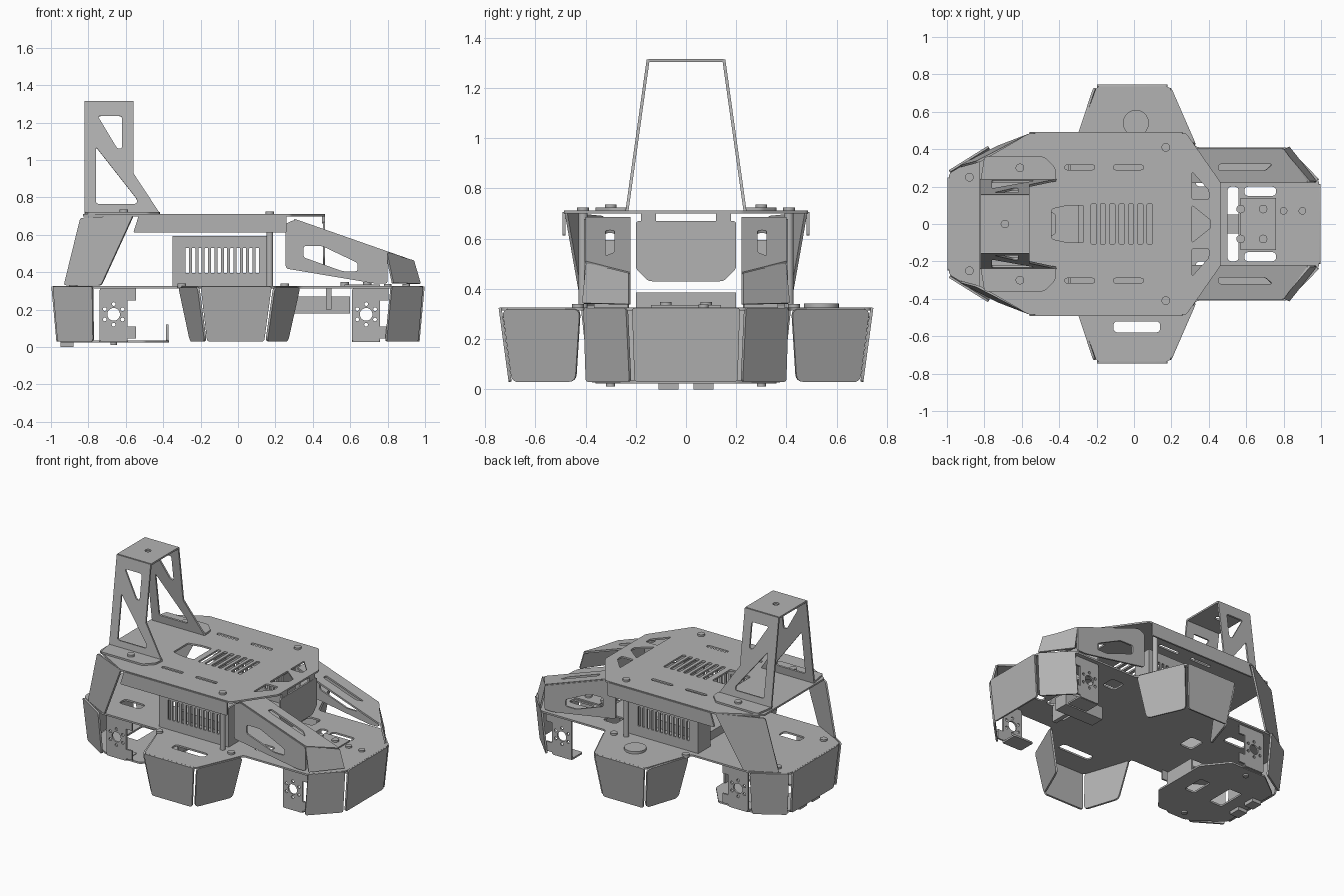
import bpy, bmesh, math
from mathutils import Vector, Matrix
from mathutils.geometry import normal

if "Cube" in bpy.data.objects:
    bpy.data.objects.remove(bpy.data.objects["Cube"])

steel = bpy.data.materials.new("steel_grey")
steel.use_nodes = True
steel.diffuse_color = (0.45, 0.45, 0.45, 1)
steel.node_tree.nodes["Principled BSDF"].inputs["Base Color"].default_value = (0.45, 0.45, 0.45, 1)

THICK = 0.012
BASE, DECK, LOW = 0.32, 0.705, 0.03


def add(name, mesh):
    mesh.materials.clear()
    mesh.materials.append(steel)
    mesh.shade_smooth()
    mesh.set_sharp_from_angle(angle=math.radians(35))
    ob = bpy.data.objects.new(name, mesh)
    bpy.context.collection.objects.link(ob)
    return ob


def fillet(pts, r):
    """Round every corner of a 2D outline."""
    if r <= 0:
        return pts
    out = []
    for i, p in enumerate(pts):
        a, b = pts[i - 1] - p, pts[(i + 1) % len(pts)] - p
        a = p + a.normalized() * min(r, a.length * 0.45)
        b = p + b.normalized() * min(r, b.length * 0.45)
        for k in range(5):
            t = k / 4
            out.append(a * (1 - t) ** 2 + p * 2 * t * (1 - t) + b * t * t)
    return out


def plate(name, outline, holes=(), r=0.015, hole_r=0.015):
    """Sheet metal panel through 3D outline points, with cut holes."""
    pts = [Vector(p) for p in outline]
    o = sum(pts, Vector()) / len(pts)
    n = normal(pts)
    u = (pts[1] - pts[0]).normalized()
    v = n.cross(u).normalized()
    u = v.cross(n)
    cu = bpy.data.curves.new(name, 'CURVE')
    cu.dimensions, cu.fill_mode, cu.extrude = '2D', 'BOTH', THICK / 2
    for ring, rad in [(outline, r)] + [(h, hole_r if len(h) < 12 else 0) for h in holes]:
        flat2 = [Vector(((Vector(p) - o).dot(u), (Vector(p) - o).dot(v))) for p in ring]
        ps = fillet(flat2, rad)
        sp = cu.splines.new('POLY')
        sp.points.add(len(ps) - 1)
        for q, p in zip(sp.points, ps):
            q.co = (p.x, p.y, 0, 1)
        sp.use_cyclic_u = True
    tmp = bpy.data.objects.new(name, cu)
    bpy.context.collection.objects.link(tmp)
    bpy.context.view_layer.update()
    mesh = bpy.data.meshes.new_from_object(tmp.evaluated_get(bpy.context.evaluated_depsgraph_get()))
    bpy.data.objects.remove(tmp)
    m = Matrix((u, v, n)).transposed().to_4x4()
    m.translation = o
    mesh.transform(m)
    return add(name, mesh)


def solid(name, lo, hi):
    bm = bmesh.new()
    bmesh.ops.create_cube(bm, size=1)
    for v in bm.verts:
        v.co = [lo[i] + (v.co[i] + 0.5) * (hi[i] - lo[i]) for i in range(3)]
    mesh = bpy.data.meshes.new(name)
    bm.to_mesh(mesh)
    return add(name, mesh)


def rod(name, x, y, z0, z1, r):
    bm = bmesh.new()
    bmesh.ops.create_cone(bm, cap_ends=True, segments=20, radius1=r, radius2=r, depth=z1 - z0,
                          matrix=Matrix.Translation((x, y, (z0 + z1) / 2)))
    mesh = bpy.data.meshes.new(name)
    bm.to_mesh(mesh)
    return add(name, mesh)


def flat(pts, z):
    return [(x, y, z) for x, y in pts]


def side(pts, y):
    return [(x, y, z) for x, z in pts]


def rect(x0, x1, y0, y1):
    return [(x0, y0), (x1, y0), (x1, y1), (x0, y1)]


def circle(x, y, r, n=20):
    return [(x + r * math.cos(k * math.tau / n), y + r * math.sin(k * math.tau / n)) for k in range(n)]


def both(half):
    """Outline symmetric across the long axis."""
    return half + [(x, -y) for x, y in reversed(half)]


# Base plate with side wings
base_half = [(0.99, 0.23), (0.82, 0.41), (0.33, 0.41), (0.19, 0.735), (-0.2, 0.735),
             (-0.32, 0.4), (-0.77, 0.4), (-0.99, 0.27)]
cuts = [rect(0.5, 0.56, -0.2, 0.2), rect(-0.11, 0.14, -0.58, -0.52), rect(-0.52, -0.42, -0.06, 0.06)]
for s in (1, -1):
    cuts += [rect(0.59, 0.76, s * 0.15, s * 0.2), rect(-0.76, -0.6, s * 0.15, s * 0.22),
             rect(0.33, 0.43, s * 0.2, s * 0.3)]
plate("base_plate", flat(both(base_half), BASE), [flat(c, BASE) for c in cuts], r=0.02, hole_r=0.025)
rod("wing_cap", 0.01, 0.54, BASE, 0.342, 0.07)

# Top deck with grille, slots and front windows
cuts = [[(-0.44, -0.08), (-0.35, -0.1), (-0.27, -0.1), (-0.27, 0.1), (-0.35, 0.1), (-0.44, 0.08)],
        [(0.31, 0.1), (0.41, 0.02), (0.41, -0.02), (0.31, -0.1)]]
for k in range(7):
    x = -0.23 + k * 0.05
    cuts.append(rect(x, x + 0.028, -0.11, 0.11))
for s in (1, -1):
    cuts += [rect(-0.37, -0.21, s * 0.29, s * 0.315), rect(-0.11, 0.05, s * 0.29, s * 0.315),
             [(0.31, s * 0.28), (0.4, s * 0.18), (0.4, s * 0.13), (0.31, s * 0.13)]]
deck_half = [(0.465, 0.22), (0.28, 0.485), (-0.56, 0.485), (-0.83, 0.33)]
plate("top_deck", flat(both(deck_half), DECK), [flat(c, DECK) for c in cuts], hole_r=0.012)

# Panel hanging behind the front opening
plate("front_hanging_panel", [(0.46, -0.2, 0.67), (0.46, 0.2, 0.67), (0.46, 0.2, 0.48),
                              (0.46, 0.15, 0.43), (0.46, -0.15, 0.43), (0.46, -0.2, 0.48)])
for s in (1, -1):
    solid("panel_tab", (0.45, s * 0.15 - 0.03, 0.66), (0.465, s * 0.15 + 0.03, DECK))

# End skirts
plate("front_skirt", [(0.992, -0.215, 0.325), (0.992, 0.215, 0.325), (0.965, 0.205, LOW), (0.965, -0.205, LOW)])
plate("rear_skirt", [(-0.992, -0.25, 0.325), (-0.992, 0.25, 0.325), (-0.965, 0.23, LOW), (-0.965, -0.23, LOW)])

# Rear belly plate
belly = both([(-0.37, 0.2), (-0.5, 0.36), (-0.77, 0.36), (-0.95, 0.22)])
holes = [rect(-0.8, -0.7, -0.1, 0.1), rect(-0.56, -0.48, -0.08, 0.08)]
plate("belly_plate", flat(belly, LOW), [flat(h, LOW) for h in holes])
plate("belly_tab", [(-0.378, -0.12, LOW), (-0.378, 0.12, LOW), (-0.378, 0.12, 0.12), (-0.378, -0.12, 0.12)])

# Handle top
plate("handle_top", flat(rect(-0.82, -0.56, -0.15, 0.15), 1.309),
      [flat(circle(-0.69, 0, 0.02), 1.309)], r=0)

# Front drive unit and inner electronics
solid("drive_body", (0.3, -0.05, 0.18), (0.6, 0.05, 0.27))
solid("drive_bracket", (0.47, -0.2, 0.2), (0.5, 0.2, 0.315))
solid("drive_mount", (0.57, -0.14, 0.315), (0.76, 0.14, 0.335))
solid("electronics_tray", (-0.3, -0.2, BASE), (0.1, 0.2, 0.385))

for s in (1, -1):
    def m(pts):
        return [(x, y * s, z) for x, y, z in pts]

    # Wing skirts
    plate("wing_outer_skirt", m([(-0.2, 0.74, 0.325), (0.18, 0.74, 0.325), (0.14, 0.7, LOW), (-0.165, 0.7, LOW)]))
    plate("wing_front_skirt", m([(0.195, 0.73, BASE), (0.325, 0.42, BASE), (0.265, 0.44, LOW), (0.15, 0.69, LOW)]), r=0.03)
    plate("wing_rear_skirt", m([(-0.21, 0.73, BASE), (-0.315, 0.42, BASE), (-0.25, 0.45, LOW), (-0.175, 0.69, LOW)]), r=0.03)

    # Corner skirts
    plate("front_corner_skirt", m([(0.985, 0.235, 0.325), (0.82, 0.405, 0.325), (0.79, 0.395, LOW), (0.96, 0.222, LOW)]))
    plate("rear_corner_skirt", m([(-0.99, 0.285, 0.325), (-0.775, 0.41, 0.325), (-0.775, 0.385, LOW), (-0.96, 0.26, LOW)]))

    # Deck edge flange and rear corner post
    y = s * 0.485
    plate("deck_flange", side([(-0.53, DECK), (0.26, DECK), (0.26, 0.612), (-0.56, 0.612)], y), r=0.01)
    plate("rear_post", m([(-0.56, 0.48, DECK), (-0.84, 0.33, 0.69), (-0.93, 0.31, 0.33), (-0.73, 0.41, 0.33)]))

    # Front arm: side, sloping top and corner panel
    y = s * 0.4
    plate("front_arm_side",
          side([(0.255, 0.42), (0.255, 0.66), (0.3, 0.68), (0.8, 0.505), (0.8, 0.34), (0.73, 0.34)], y),
          [side([(0.35, 0.48), (0.35, 0.54), (0.45, 0.54), (0.64, 0.45), (0.64, 0.405), (0.56, 0.405)], y)])

    def slope(pts):
        return [(x, yy * s, 0.68 - (x - 0.3) * 0.35) for x, yy in pts]
    plate("front_arm_top", slope([(0.3, 0.4), (0.3, 0.22), (0.93, 0.22), (0.8, 0.4)]),
          [slope([(0.45, 0.285), (0.7, 0.285), (0.74, 0.32), (0.45, 0.32)])], r=0.005)
    plate("front_arm_corner", m([(0.8, 0.4, 0.505), (0.93, 0.22, 0.46), (0.98, 0.23, 0.34), (0.82, 0.405, 0.34)]), r=0.005)

    # Vented housing wall with end returns
    y = s * 0.36
    vents = [side(rect(-0.28 + k * 0.034, -0.262 + k * 0.034, 0.395, 0.53), y) for k in range(12)]
    plate("vent_wall", side(rect(-0.35, 0.185, BASE, 0.595), y), vents, r=0, hole_r=0.004)
    for x in (-0.344, 0.179):
        plate("vent_wall_return", m([(x, 0.36, BASE), (x, 0.23, BASE), (x, 0.23, 0.595), (x, 0.36, 0.595)]), r=0)

    # Wheel mount brackets
    for x, name in ((0.685, "front"), (-0.665, "rear")):
        y = s * 0.375
        bolts = [side(circle(x + 0.055 * math.cos(k * math.tau / 6 + 0.52),
                             0.175 + 0.055 * math.sin(k * math.tau / 6 + 0.52), 0.01, 12), y) for k in range(6)]
        plate(name + "_wheel_mount", side(rect(x - 0.075, x + 0.075, LOW, 0.315), y),
              [side(circle(x, 0.175, 0.034), y)] + bolts)
        plate(name + "_mount_foot", flat(rect(x - 0.075, x + 0.075, s * 0.26, s * 0.375), LOW + 0.004), r=0.01)
        for z in (0.08, 0.285):
            solid(name + "_mount_lug", (x + 0.07, y - 0.006, z - 0.035), (x + 0.12, y + 0.006, z + 0.03))

    # Handle legs with triangular windows, and feet
    def lean(pts):
        return [(x, s * (0.235 - (z - 0.71) * 0.14), z) for x, z in pts]
    plate("handle_leg", lean([(-0.82, 1.312), (-0.56, 1.312), (-0.56, 0.93), (-0.415, 0.71), (-0.82, 0.71)]),
          [lean([(-0.75, 1.235), (-0.62, 1.235), (-0.62, 1.06), (-0.645, 1.06)]),
           lean([(-0.76, 1.07), (-0.54, 0.79), (-0.54, 0.765), (-0.76, 0.765)])], r=0)
    plate("handle_foot", flat([(-0.82, s * 0.235), (-0.415, s * 0.235), (-0.42, s * 0.3),
                               (-0.48, s * 0.36), (-0.8, s * 0.36)], 0.717))

    # Standoffs and screws
    rod("standoff", 0.17, s * 0.41, BASE, DECK, 0.018)
    for x, yy, z in ((0.17, 0.41, 0.71), (-0.61, 0.3, 0.722), (-0.88, 0.25, 0.325), (0.57, 0.08, 0.333),
                     (0.69, 0.08, 0.333), (-0.3, 0.43, 0.325), (0.25, 0.43, 0.325)):
        rod("screw", x, s * yy, z - 0.01, z + 0.014, 0.023)
    rod("belly_screw", -0.665, s * 0.3, 0.012, LOW, 0.018)
    solid("belly_block", (-0.95, s * 0.07 - 0.04, 0), (-0.88, s * 0.07 + 0.04, LOW))

for x in (0.8, 0.9):
    rod("nose_screw", x, 0.07, BASE, 0.337, 0.02)
